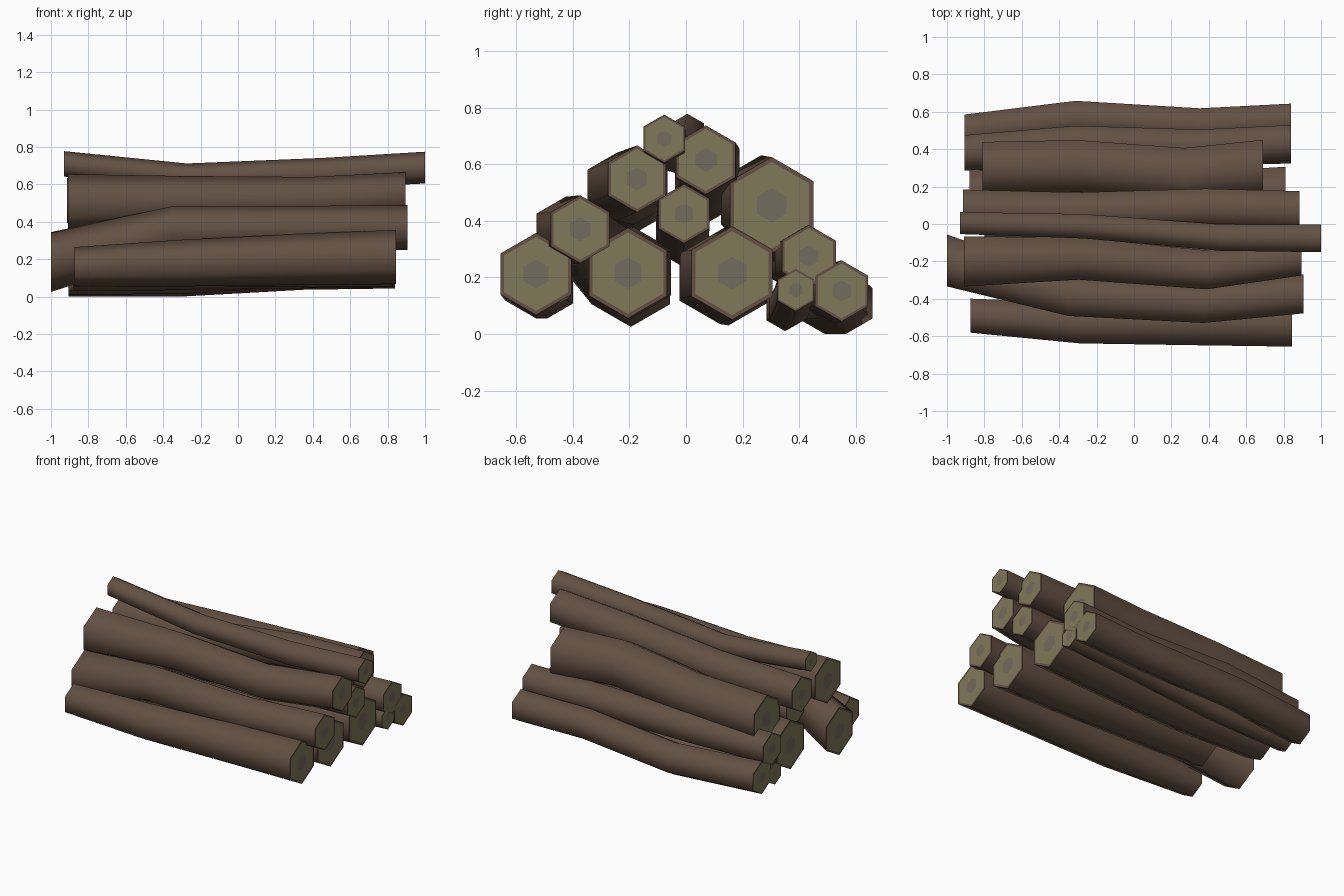
import bpy, bmesh, math

if "Cube" in bpy.data.objects:
    bpy.data.objects.remove(bpy.data.objects["Cube"])

def material(name, rgb):
    m = bpy.data.materials.new(name)
    m.diffuse_color = (*rgb, 1)
    m.use_nodes = True
    m.node_tree.nodes["Principled BSDF"].inputs["Base Color"].default_value = m.diffuse_color
    return m

MATS = [material("bark", (0.125, 0.08, 0.055)),
        material("cut_wood", (0.215, 0.19, 0.10)),
        material("heartwood", (0.175, 0.145, 0.11))]
SIDES = 6
STEPS = (0, 0.34, 0.72, 1)  # where the bends sit along each log

def ring(bm, x, y, z, r):
    # hexagon standing on a corner, square to the log direction
    verts = []
    for i in range(SIDES):
        a = math.radians(90) - i * math.tau / SIDES
        verts.append(bm.verts.new((x, y + r * math.cos(a), z + r * math.sin(a))))
    return verts

def bridge(bm, a, b, mat):
    for i in range(SIDES):
        j = (i + 1) % SIDES
        f = bm.faces.new((a[i], a[j], b[j], b[i]))
        f.material_index = mat

def make_log(name, x0, x1, stations):
    """stations: four (y, z, radius) sections from x0 to x1"""
    bm = bmesh.new()
    rings = [ring(bm, x0 + (x1 - x0) * t, *s) for t, s in zip(STEPS, stations)]
    for a, b in zip(rings, rings[1:]):
        bridge(bm, a, b, 0)
    # sawn ends: bark rim, pale wood, darker heart
    for x, (y, z, r), outer in ((x0, stations[0], rings[0]), (x1, stations[-1], rings[-1])):
        rim = ring(bm, x, y, z, r * 0.9)
        heart = ring(bm, x, y, z, r * 0.35)
        bridge(bm, outer, rim, 0)
        bridge(bm, rim, heart, 1)
        bm.faces.new(heart).material_index = 2
    bmesh.ops.recalc_face_normals(bm, faces=bm.faces)
    me = bpy.data.meshes.new(name)
    bm.to_mesh(me)
    bm.free()
    for m in MATS:
        me.materials.append(m)
    ob = bpy.data.objects.new(name, me)
    bpy.context.collection.objects.link(ob)
    bpy.ops.object.select_all(action='DESELECT')
    ob.select_set(True)
    bpy.context.view_layer.objects.active = ob
    bpy.ops.object.shade_smooth_by_angle(angle=math.radians(70))

# ground row, front to back
make_log("ground_log_front", -0.875, 0.845,
         [(-.49, .16, .105), (-.53, .18, .125), (-.53, .20, .137), (-.53, .212, .145)])
make_log("ground_log_front_middle", -0.70, 0.83,
         [(-.19, .225, .155), (-.19, .215, .158), (-.20, .21, .16), (-.205, .215, .16)])
make_log("ground_log_back_middle", -0.88, 0.81,
         [(.15, .195, .165), (.12, .20, .165), (.135, .21, .165), (.163, .215, .165)])
make_log("ground_branch", -0.905, 0.84,
         [(.35, .085, .075), (.36, .09, .075), (.38, .13, .075), (.388, .155, .075)])
make_log("ground_log_back", -0.905, 0.84,
         [(.49, .11, .11), (.565, .108, .108), (.525, .145, .108), (.55, .152, .108)])
# second row
make_log("second_row_log_front", -1.0, 0.905,
         [(-.195, .185, .16), (-.385, .36, .123), (-.425, .365, .12), (-.374, .37, .12)])
make_log("second_row_log_middle", -0.80, 0.88,
         [(-.015, .345, .105), (-.01, .375, .105), (-.01, .41, .105), (-.007, .425, .105)])
make_log("second_row_log_back", -0.81, 0.69,
         [(.30, .405, .16), (.31, .425, .16), (.265, .468, .163), (.303, .455, .17)])
make_log("second_row_branch", -0.905, 0.84,
         [(.38, .26, .11), (.43, .275, .11), (.41, .265, .11), (.434, .275, .11)])
# upper logs
make_log("upper_log_front", -0.91, 0.895,
         [(-.20, .50, .155), (-.185, .515, .13), (-.245, .52, .12), (-.173, .548, .118)])
make_log("upper_log_back", -0.915, 0.885,
         [(.08, .515, .12), (.065, .52, .12), (.085, .595, .12), (.07, .615, .122)])
make_log("top_branch", -0.93, 1.0,
         [(.005, .71, .068), (-.012, .637, .075), (-.072, .66, .082), (-.077, .69, .085)])
